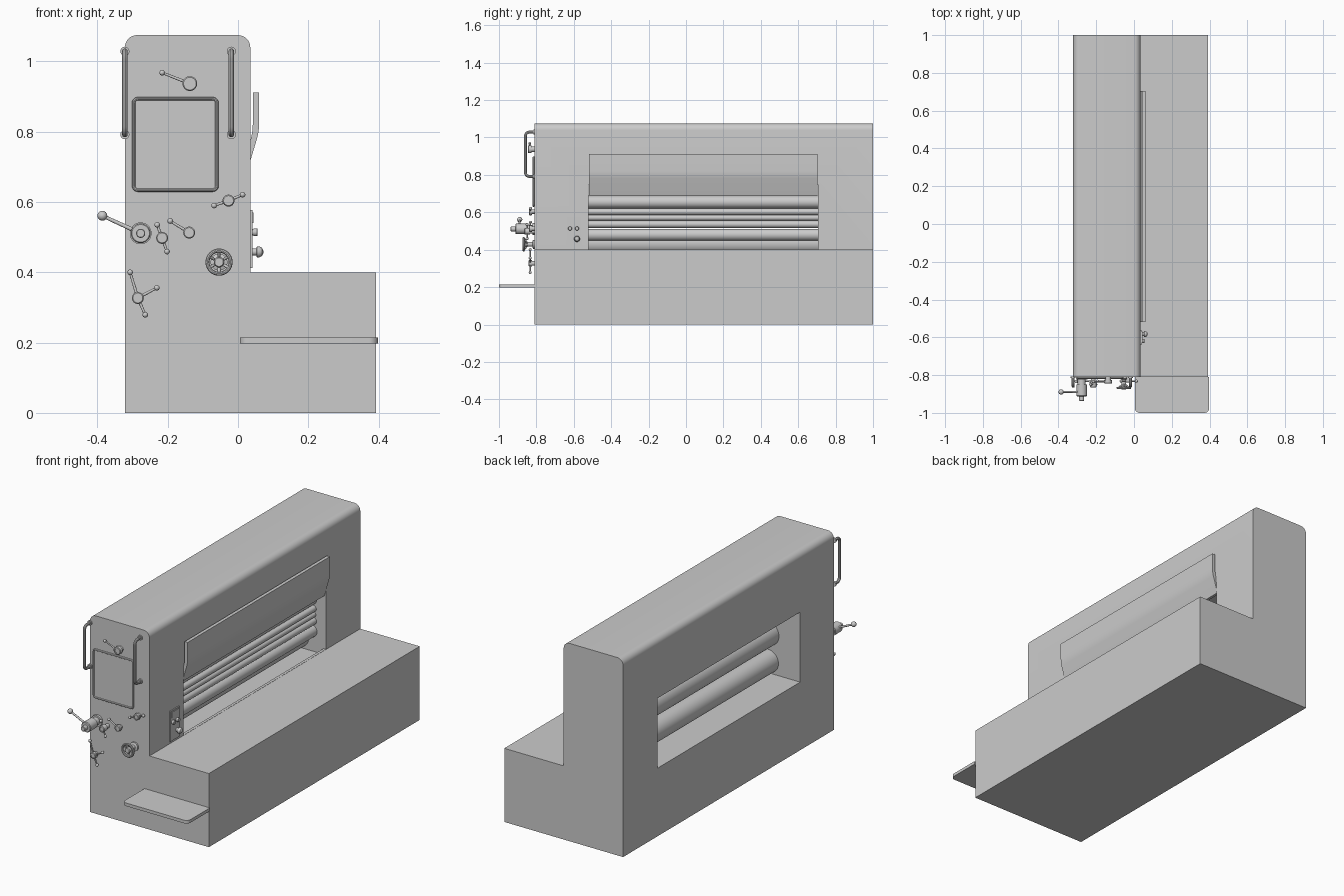
import bpy, bmesh, math
from mathutils import Vector

if "Cube" in bpy.data.objects:
    bpy.data.objects.remove(bpy.data.objects["Cube"])

FRONT = -0.81


def finish(name, bm, smooth=True):
    bmesh.ops.recalc_face_normals(bm, faces=bm.faces)
    me = bpy.data.meshes.new(name)
    bm.to_mesh(me)
    bm.free()
    ob = bpy.data.objects.new(name, me)
    bpy.context.collection.objects.link(ob)
    bpy.ops.object.select_all(action='DESELECT')
    ob.select_set(True)
    bpy.context.view_layer.objects.active = ob
    if smooth:
        bpy.ops.object.shade_smooth_by_angle(angle=math.radians(35))
    return ob


def rounded(corners, n=8, closed=True):
    """Round corners given as (point, radius)."""
    out, count = [], len(corners)
    for i, (p, r) in enumerate(corners):
        p = Vector(p)
        if r == 0 or (not closed and i in (0, count - 1)):
            out.append(p)
            continue
        a = p + (Vector(corners[i - 1][0]) - p).normalized() * r
        b = p + (Vector(corners[(i + 1) % count][0]) - p).normalized() * r
        c = a + b - p
        for k in range(n + 1):
            t = k / n * math.pi / 2
            out.append(c + (a - c) * math.cos(t) + (b - c) * math.sin(t))
    return out


def prism(bm, pts, axis, lo, hi):
    """Extrude a 2D outline along x, y or z."""
    def place(p, d):
        v = [p[0], p[1]]
        v.insert(axis, d)
        return bm.verts.new(v)
    a = [place(p, lo) for p in pts]
    b = [place(p, hi) for p in pts]
    bm.faces.new(a)
    bm.faces.new(b[::-1])
    for i in range(len(pts)):
        j = (i + 1) % len(pts)
        bm.faces.new((a[i], a[j], b[j], b[i]))


def lathe(bm, origin, direction, profile, seg=32):
    """Spin (radius, distance) points about a direction, with capped ends."""
    origin = Vector(origin)
    q = Vector(direction).to_track_quat('Z', 'Y')
    rings = []
    for r, d in profile:
        rings.append([bm.verts.new(origin + q @ Vector((
            r * math.cos(2 * math.pi * k / seg), r * math.sin(2 * math.pi * k / seg), d)))
            for k in range(seg)])
    for a, b in zip(rings, rings[1:]):
        for k in range(seg):
            j = (k + 1) % seg
            bm.faces.new((a[k], a[j], b[j], b[k]))
    bm.faces.new(rings[0])
    bm.faces.new(rings[-1])


def rod(bm, p, q, r0, r1):
    d = Vector(q) - Vector(p)
    lathe(bm, p, d, [(r0, 0), (r1, d.length)], 16)


def ball(bm, p, r):
    lathe(bm, p, (0, -1, 0), [(r * math.sin(math.pi * (k + .05) / 10.1),
                               r * math.cos(math.pi * (k + .05) / 10.1)) for k in range(11)], 16)


def tube(name, pts, r, closed=False):
    cu = bpy.data.curves.new(name, 'CURVE')
    cu.dimensions = '3D'
    cu.bevel_depth = r
    cu.bevel_resolution = 3
    cu.use_fill_caps = True
    sp = cu.splines.new('POLY')
    sp.points.add(len(pts) - 1)
    for s, p in zip(sp.points, pts):
        s.co = (*p, 1)
    sp.use_cyclic_u = closed
    ob = bpy.data.objects.new(name, cu)
    bpy.context.collection.objects.link(ob)
    bpy.ops.object.select_all(action='DESELECT')
    ob.select_set(True)
    bpy.context.view_layer.objects.active = ob
    bpy.ops.object.convert(target='MESH')
    bpy.ops.object.shade_smooth_by_angle(angle=math.radians(35))


# Housing with L-shaped section and a window cut right through
bm = bmesh.new()
prism(bm, rounded([((-.322, 0), 0), ((.392, 0), 0), ((.392, .40), 0), ((.035, .40), 0),
                   ((.035, 1.075), .035), ((-.322, 1.075), .035)]), 1, FRONT, 1.0)
body = finish("housing", bm)
bm = bmesh.new()
prism(bm, [(-.4, .37), (.02, .37), (.02, .401), (.1, .401), (.1, .75), (-.4, .75)], 1, -.52, .705)
cutter = finish("window_cutter", bm, False)
cutter.hide_render = True
mod = body.modifiers.new("window", 'BOOLEAN')
mod.object = cutter
mod.solver = 'EXACT'
bpy.context.view_layer.objects.active = body
bpy.ops.object.modifier_apply(modifier="window")
bpy.data.objects.remove(cutter)
bpy.ops.object.select_all(action='DESELECT')
body.select_set(True)
bpy.ops.object.shade_smooth_by_angle(angle=math.radians(30))

# Rollers inside the window: x, z, radius
rollers = [(-.055, .655, .034), (-.04, .603, .017), (-.04, .571, .015), (-.04, .536, .019),
           (-.05, .48, .032), (-.13, .585, .065), (-.13, .435, .062)]
for i, (x, z, r) in enumerate(rollers):
    bm = bmesh.new()
    lathe(bm, (x, -.53, z), (0, 1, 0), [(r, 0), (r, 1.245)], 40)
    finish(f"roller_{i + 1}", bm)

# Bent guard above the rollers
bm = bmesh.new()
prism(bm, rounded([((.042, .912), 0), ((.06, .912), 0), ((.06, .80), .02), ((.027, .69), 0),
                   ((.012, .69), 0), ((.042, .80), .02)], 4), 1, -.518, .703)
finish("guard", bm)

# Front step
bm = bmesh.new()
prism(bm, rounded([((.005, FRONT), 0), ((.005, -1), .025), ((.398, -1), .025),
                   ((.398, FRONT), 0)]), 2, .198, .215)
step = finish("step", bm)

# Grab handles with flanges
for name, x in (("left_handle", -.322), ("right_handle", -.019)):
    z0, z1, y = .792, 1.029, -.859
    tube(name, rounded([((x, FRONT, z0), 0), ((x, y, z0), .022), ((x, y, z1), .022),
                        ((x, FRONT, z1), 0)], 8, False), .008)
    bm = bmesh.new()
    for z in (z0, z1):
        lathe(bm, (x, FRONT, z), (0, -1, 0), [(.013, -.002), (.013, .006)], 20)
    finish(name + "_flanges", bm)

# Inspection door with raised rim
outline = rounded([((-.297, .634), .012), ((-.06, .634), .012),
                   ((-.06, .894), .012), ((-.297, .894), .012)], 5)
bm = bmesh.new()
prism(bm, outline, 1, -.816, FRONT + .005)
finish("inspection_door", bm)
tube("door_rim", [(p[0], -.815, p[1]) for p in outline], .005, True)

# Small levers: hub x, z, radius, depth, then ball ends
levers = [
    (-.137, .937, .021, .035, [(-.216, .968)]),
    (-.216, .498, .017, .055, [(-.230, .535), (-.202, .459)]),
    (-.139, .513, .017, .030, [(-.193, .546)]),
    (-.027, .604, .017, .030, [(.013, .621), (-.068, .590)]),
    (-.285, .327, .017, .032, [(-.307, .400), (-.231, .356), (-.264, .279)]),
]
for i, (x, z, r, d, ends) in enumerate(levers):
    bm = bmesh.new()
    lathe(bm, (x, FRONT, z), (0, -1, 0), [(r * .7, -.003), (r * .7, d * .45), (r, d * .45),
                                          (r, d - .003), (r - .003, d), (r * .6, d),
                                          (r * .6, d - .003)])
    y = FRONT - d * .72
    for ex, ez in ends:
        rod(bm, (x, y, z), (ex, y, ez), .0045, .0035)
        ball(bm, (ex, y, ez), .008)
    finish(f"lever_{i + 1}", bm)

# Long lever on a stepped spindle
bm = bmesh.new()
lathe(bm, (-.277, FRONT, .511), (0, -1, 0), [(.031, -.003), (.031, .012), (.021, .012), (.021, .04),
      (.028, .04), (.028, .098), (.025, .102), (.013, .102), (.013, .125), (.011, .127)])
rod(bm, (-.277, -.889, .511), (-.386, -.889, .561), .006, .005)
ball(bm, (-.386, -.889, .561), .014)
finish("long_lever", bm)

# Handwheel with spokes
wx, wz, wy = -.054, .429, -.868
tube("handwheel_rim", [(wx + .033 * math.cos(a), wy, wz + .033 * math.sin(a))
                       for a in (2 * math.pi * k / 40 for k in range(40))], .006, True)
bm = bmesh.new()
lathe(bm, (wx, FRONT, wz), (0, -1, 0), [(.024, -.003), (.024, .008), (.012, .012), (.012, .04),
                                        (.015, .04), (.015, .062), (.012, .065)])
for k in range(6):
    a = math.pi * k / 3 + math.pi / 6
    c, s = math.cos(a), math.sin(a)
    rod(bm, (wx + .01 * c, wy + .018, wz + .01 * s), (wx + .033 * c, wy, wz + .033 * s), .004, .004)
finish("handwheel_hub", bm)

# Control panel with display, buttons and knob
bm = bmesh.new()
prism(bm, [(-.64, .413), (-.56, .413), (-.56, .577), (-.64, .577)], 0, .03, .041)
finish("control_panel", bm)
bm = bmesh.new()
prism(bm, [(-.63, .54), (-.57, .54), (-.57, .57), (-.63, .57)], 0, .04, .044)
finish("panel_display", bm)
bm = bmesh.new()
for y in (-.62, -.583):
    lathe(bm, (.04, y, .514), (1, 0, 0), [(.009, 0), (.009, .004), (.011, .004), (.011, .014), (.009, .016)], 24)
finish("panel_buttons", bm)
bm = bmesh.new()
lathe(bm, (.04, -.583, .458), (1, 0, 0), [(.01, 0), (.01, .012), (.016, .014), (.016, .02),
                                          (.012, .028), (.004, .032)], 24)
finish("panel_knob", bm)
